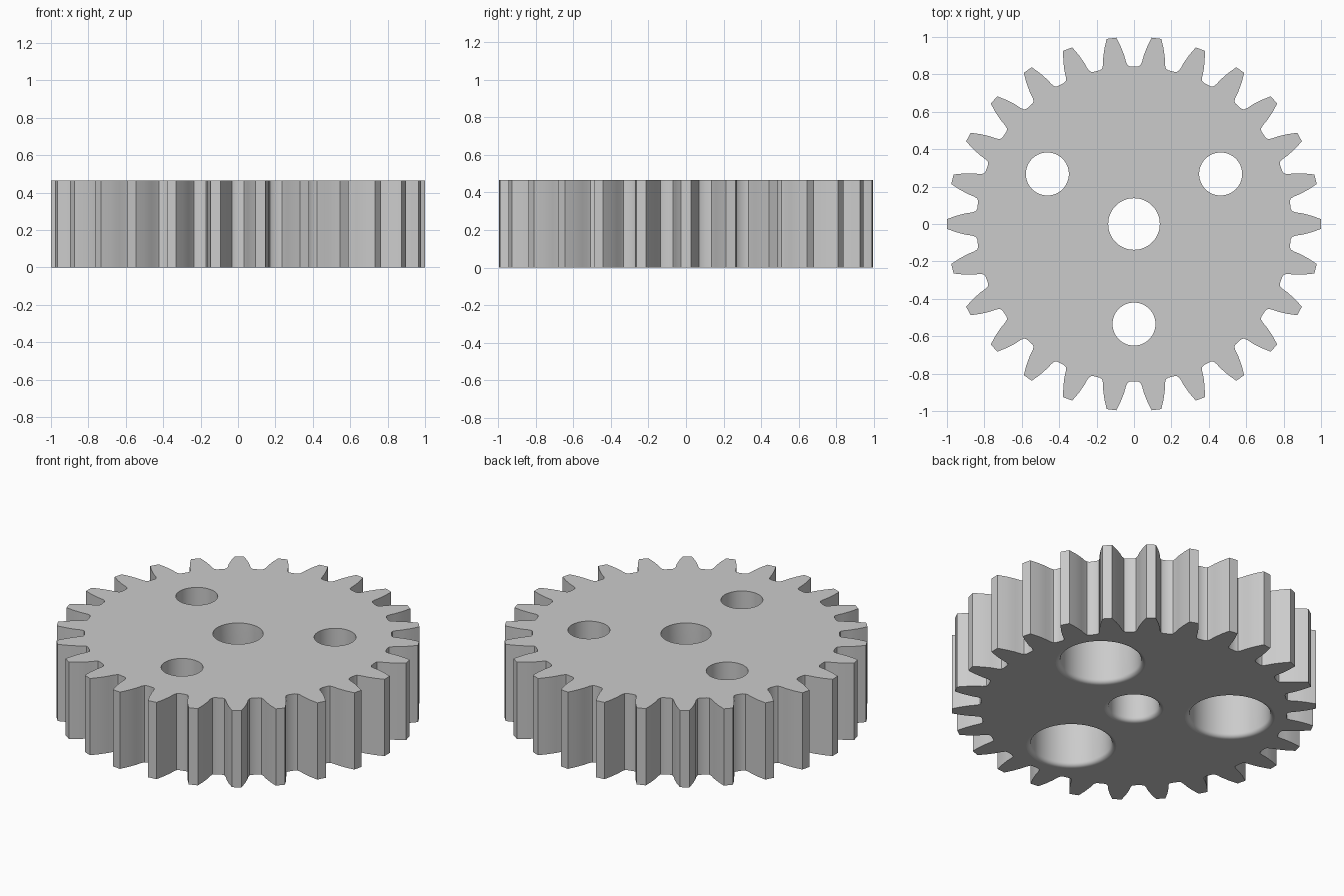
import bpy, bmesh
from math import sin, cos, pi, radians

TEETH = 26
HEIGHT = 0.465
FILLET = 0.025

cube = bpy.data.objects.get("Cube")
if cube:
    bpy.data.objects.remove(cube, do_unlink=True)

grey = bpy.data.materials.new("plain grey")
grey.use_nodes = True
colour = (0.6, 0.6, 0.6, 1)
grey.diffuse_color = colour
grey.node_tree.nodes["Principled BSDF"].inputs["Base Color"].default_value = colour


def make_object(name, bm):
    bmesh.ops.recalc_face_normals(bm, faces=bm.faces)
    mesh = bpy.data.meshes.new(name)
    bm.to_mesh(mesh)
    bm.free()
    mesh.materials.append(grey)
    obj = bpy.data.objects.new(name, mesh)
    bpy.context.collection.objects.link(obj)
    return obj


def gear_blank():
    # Half tooth: distance from the axis, half width; mirrored about the tooth line
    half = [(0.838, 0.082), (0.845, 0.069), (0.865, 0.062),
            (0.90, 0.057), (0.95, 0.044), (1.0, 0.026)]
    tooth = [(r, -w) for r, w in half] + [(r, w) for r, w in reversed(half)]
    bm = bmesh.new()
    ring = []
    for i in range(TEETH):
        a = 2 * pi * i / TEETH
        for x, y in tooth:
            ring.append(bm.verts.new((x * cos(a) - y * sin(a),
                                      x * sin(a) + y * cos(a), 0)))
    base = bm.faces.new(ring)
    out = bmesh.ops.extrude_face_region(bm, geom=[base])
    top = [v for v in out["geom"] if isinstance(v, bmesh.types.BMVert)]
    bmesh.ops.translate(bm, verts=top, vec=(0, 0, HEIGHT))
    return make_object("gear", bm)


def turned_cutter(name, profile, cx, cy, sides=64):
    # Closed solid of revolution around a vertical axis
    bm = bmesh.new()
    rings = [[bm.verts.new((cx + r * cos(2 * pi * i / sides),
                            cy + r * sin(2 * pi * i / sides), z))
              for i in range(sides)] for r, z in profile]
    for low, high in zip(rings, rings[1:]):
        for i in range(sides):
            j = (i + 1) % sides
            bm.faces.new((low[i], low[j], high[j], high[i]))
    bm.faces.new(rings[0])
    bm.faces.new(rings[-1])
    obj = make_object(name, bm)
    obj.hide_render = True
    return obj


def rounded_mouth(radius, steps=6):
    # Rounded lower rim of a bore
    rim = radius + FILLET
    curve = [(rim - FILLET * sin(t * pi / 2 / steps),
              FILLET * (1 - cos(t * pi / 2 / steps))) for t in range(steps + 1)]
    # The arc bulges into the bore, tangent to the wall and to the underside
    arc = [(rim - FILLET * sin(t * pi / 2 / steps),
            FILLET - FILLET * cos(t * pi / 2 / steps)) for t in range(steps + 1)]
    return [(rim, -0.05)] + arc


gear = gear_blank()

# Centre bore
cutters = [turned_cutter("bore_cutter",
                         rounded_mouth(0.138) + [(0.138, HEIGHT + 0.05)], 0, 0)]

# Three stepped holes: wide pocket underneath, narrow hole on top
for angle in (30, 150, 270):
    a = radians(angle)
    profile = rounded_mouth(0.222) + [(0.222, 0.33), (0.115, 0.33),
                                      (0.115, HEIGHT + 0.05)]
    cutters.append(turned_cutter("pocket_cutter", profile,
                                 0.535 * cos(a), 0.535 * sin(a)))

bpy.ops.object.select_all(action='DESELECT')
gear.select_set(True)
bpy.context.view_layer.objects.active = gear
for cutter in cutters:
    mod = gear.modifiers.new("hole", 'BOOLEAN')
    mod.operation = 'DIFFERENCE'
    mod.solver = 'EXACT'
    mod.object = cutter
    bpy.ops.object.modifier_apply(modifier=mod.name)
    bpy.data.objects.remove(cutter, do_unlink=True)

# Smooth bores and flanks, flat top and underside
bpy.ops.object.shade_smooth_by_angle(angle=radians(30))
for face in gear.data.polygons:
    if abs(face.normal.z) > 0.995:
        face.use_smooth = False
